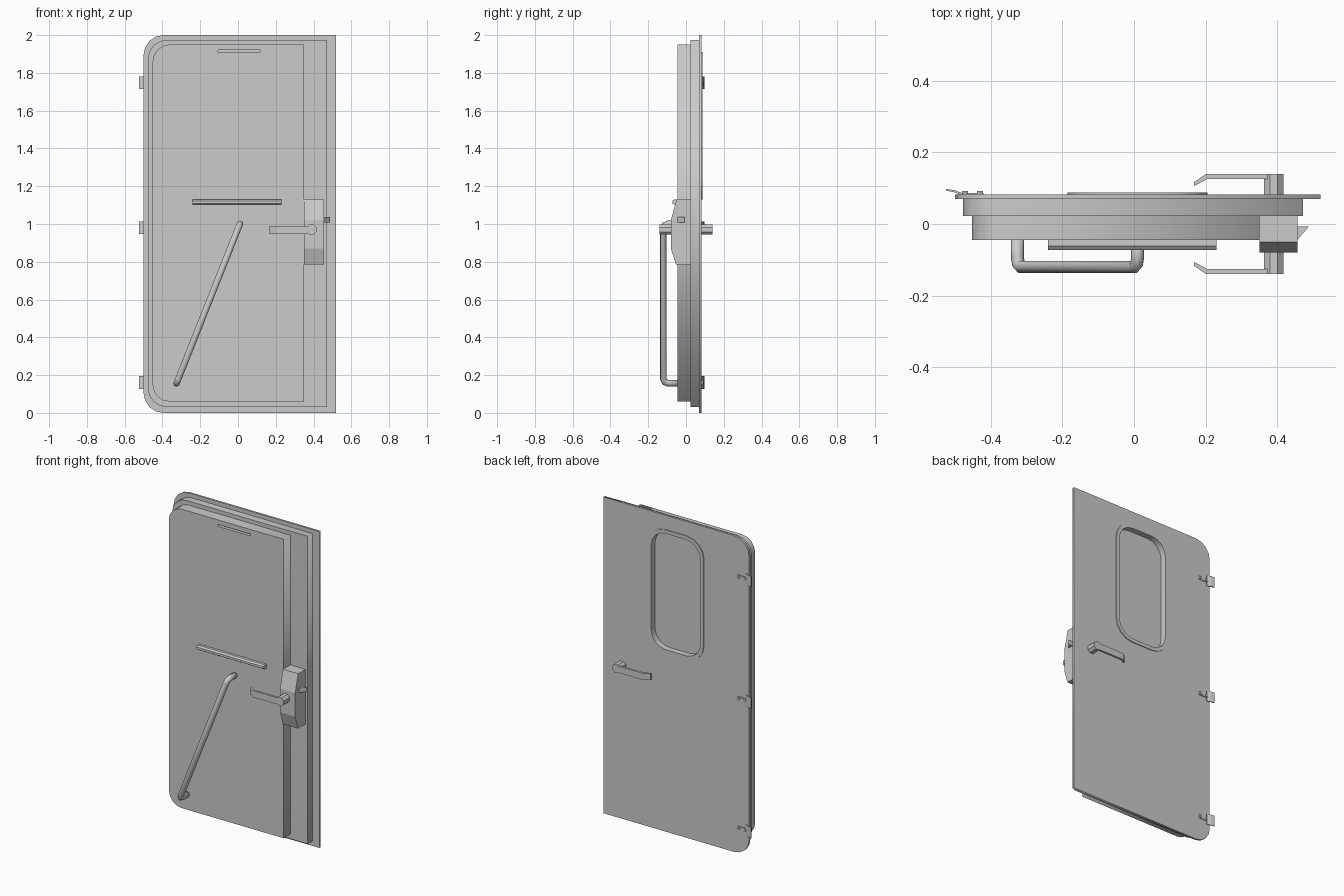
import bpy, bmesh, math
from mathutils import Vector

if "Cube" in bpy.data.objects:
    bpy.data.objects.remove(bpy.data.objects["Cube"])


def rounded(x0, x1, z0, z1, rl, rr, seg=4):
    """Rectangle outline in x,z with separate left and right corner radii."""
    pts = []
    for cx, cz, r, a in ((x1 - rr, z0 + rr, rr, -90), (x1 - rr, z1 - rr, rr, 0),
                         (x0 + rl, z1 - rl, rl, 90), (x0 + rl, z0 + rl, rl, 180)):
        n = seg if r > 0 else 0
        for i in range(n + 1):
            t = math.radians(a + 90 * i / max(n, 1))
            pts.append((cx + r * math.cos(t), cz + r * math.sin(t)))
    return pts


def finish(ob, to_world=None):
    """Weld, optionally remap coordinates, and fix normals."""
    bm = bmesh.new()
    bm.from_mesh(ob.data)
    if to_world:
        for v in bm.verts:
            v.co = to_world(v.co)
    bmesh.ops.remove_doubles(bm, verts=bm.verts, dist=1e-5)
    bmesh.ops.recalc_face_normals(bm, faces=bm.faces)
    bm.to_mesh(ob.data)
    bm.free()
    return ob


def curve_mesh(name, cu):
    ob = bpy.data.objects.new(name, cu)
    bpy.context.collection.objects.link(ob)
    bpy.ops.object.select_all(action='DESELECT')
    ob.select_set(True)
    bpy.context.view_layer.objects.active = ob
    bpy.ops.object.convert(target='MESH')
    return bpy.context.view_layer.objects.active


def slab(name, loops, y0, y1):
    """Flat plate in the x,z plane; loops after the first are holes."""
    cu = bpy.data.curves.new(name, 'CURVE')
    cu.dimensions = '2D'
    cu.fill_mode = 'BOTH'
    cu.extrude = (y1 - y0) / 2
    for loop in loops:
        sp = cu.splines.new('POLY')
        sp.points.add(len(loop) - 1)
        for p, (x, z) in zip(sp.points, loop):
            p.co = (x, z, 0, 1)
        sp.use_cyclic_u = True
    mid = (y0 + y1) / 2
    return finish(curve_mesh(name, cu), lambda c: Vector((c.x, mid - c.z, c.y)))


def prism(name, pts, axis, a, b):
    """Extrude a profile along x (pts are y,z), y (x,z) or z (x,y)."""
    place = {'x': lambda p, t: (t, p[0], p[1]), 'y': lambda p, t: (p[0], t, p[1]),
             'z': lambda p, t: (p[0], p[1], t)}[axis]
    n = len(pts)
    verts = [place(p, t) for t in (a, b) for p in pts]
    faces = [list(range(n)), list(range(n, 2 * n))]
    faces += [(i, (i + 1) % n, n + (i + 1) % n, n + i) for i in range(n)]
    me = bpy.data.meshes.new(name)
    me.from_pydata(verts, [], faces)
    ob = bpy.data.objects.new(name, me)
    bpy.context.collection.objects.link(ob)
    return finish(ob)


def circle(cx, cz, r, n=8):
    return [(cx + r * math.cos(2 * math.pi * (i + .5) / n),
             cz + r * math.sin(2 * math.pi * (i + .5) / n)) for i in range(n)]


# Stepped door leaf with a window opening from the back
window = rounded(-0.185, 0.205, 1.13, 1.91, 0.12, 0.12)
opening = rounded(-0.162, 0.182, 1.153, 1.887, 0.10, 0.10)
slot = rounded(-0.11, 0.12, 1.909, 1.921, 0.006, 0.006, 2)
slab("outer_skin", [rounded(-0.50, 0.52, 0, 2, 0.105, 0), window], 0.07, 0.083)
slab("middle_step", [rounded(-0.477, 0.471, 0.03, 1.975, 0.10, 0), window], 0.023, 0.07)
slab("inner_panel", [rounded(-0.452, 0.35, 0.06, 1.95, 0.09, 0), slot], -0.045, 0.023)
slab("window_rim", [window, opening], 0.05, 0.088)
slab("window_pane", [rounded(-0.20, 0.22, 1.11, 1.93, 0.12, 0.12)], 0.03, 0.05)

# Window ledge on the inside
prism("window_ledge", [(-0.045, 1.102), (-0.062, 1.102), (-0.072, 1.108),
                       (-0.072, 1.122), (-0.062, 1.13), (-0.045, 1.13)], 'x', -0.24, 0.23)

# Lock case and wedge latch
prism("lock_case", [(0.023, 0.785), (-0.053, 0.785), (-0.08, 0.87), (-0.08, 1.02),
                    (-0.05, 1.13), (0.023, 1.13)], 'x', 0.35, 0.456)
prism("latch", [(0.45, -0.007), (0.488, -0.007), (0.456, -0.044), (0.45, -0.044)], 'z', 1.008, 1.037)

# Lever handles, mirrored inside and outside
for side, s, y0 in (("inside", -1, 0.07), ("outside", 1, 0.08)):
    prism(side + "_handle_post", circle(0.39, 0.97, 0.029), 'y', s * y0, s * 0.14)
    prof = [(0.39, 0.126), (0.205, 0.126), (0.168, 0.106), (0.168, 0.117), (0.20, 0.139), (0.39, 0.139)]
    prism(side + "_handle_lever", [(x, s * y) for x, y in prof], 'z', 0.948, 0.99)

# Diagonal grab bar with bent ends
top, bot = Vector((0.01, -0.12, 1.0)), Vector((-0.325, -0.12, 0.157))
d = (bot - top).normalized() * 0.025
back, lift = Vector((0, 0.08, 0)), Vector((0, 0.025, 0))
path = [top + back, top + lift, top + d * .3 + lift * .3, top + d,
        bot - d, bot - d * .3 + lift * .3, bot + lift, bot + back]
cu = bpy.data.curves.new("grab_bar", 'CURVE')
cu.dimensions = '3D'
cu.bevel_depth = 0.018
cu.bevel_resolution = 2
cu.use_fill_caps = True
sp = cu.splines.new('POLY')
sp.points.add(len(path) - 1)
for p, co in zip(sp.points, path):
    p.co = (*co, 1)
finish(curve_mesh("grab_bar", cu))

# Three hinges: bent leaf, narrow strap and two bolts
for i, z in enumerate((0.16, 0.98, 1.748)):
    prism(f"hinge_leaf_{i}", [(-0.525, 0.093), (-0.503, 0.089), (-0.48, 0.08), (-0.476, 0.085),
                              (-0.50, 0.094), (-0.525, 0.098)], 'z', z - 0.034, z + 0.034)
    prism(f"hinge_strap_{i}", [(-0.49, 0.082), (-0.42, 0.082), (-0.42, 0.087), (-0.49, 0.087)],
          'z', z - 0.012, z + 0.012)
    for j, x in enumerate((-0.472, -0.43)):
        prism(f"hinge_bolt_{i}_{j}", circle(x, z, 0.010, 6), 'y', 0.08, 0.092)
